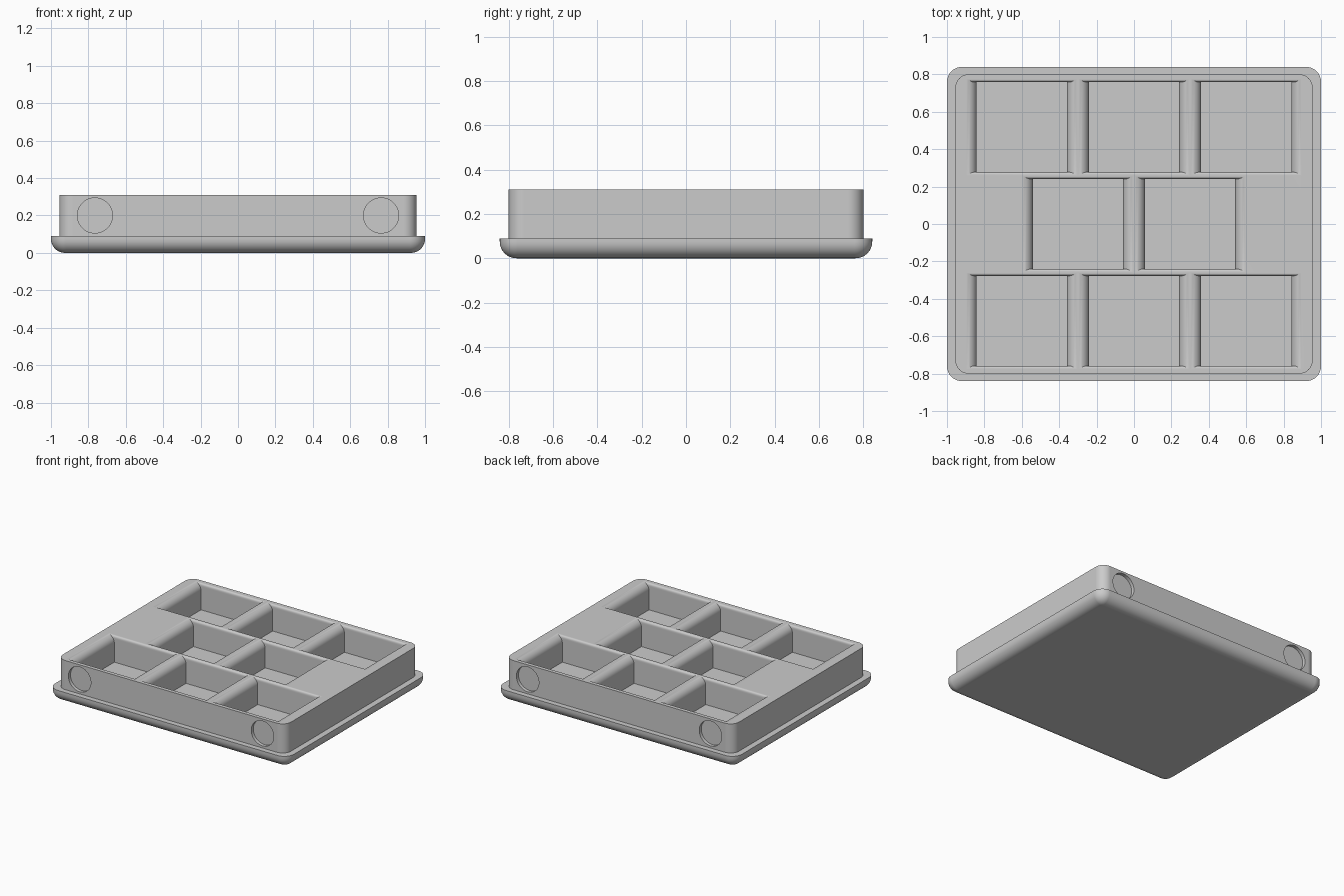
import bpy
import bmesh
from math import sin, cos, pi, sqrt
from mathutils import Matrix, Vector

cube = bpy.data.objects.get("Cube")
if cube:
    bpy.data.objects.remove(cube, do_unlink=True)

grey = bpy.data.materials.new("light grey")
grey.use_nodes = True
grey.diffuse_color = (0.6, 0.6, 0.6, 1)
grey.node_tree.nodes["Principled BSDF"].inputs["Base Color"].default_value = (0.6, 0.6, 0.6, 1)

TOP, FLOOR = 0.31, 0.11
STEPS = 8


def loft(bm, rings):
    """Skin a stack of closed rings, bottom to top, and cap both ends."""
    loops = [[bm.verts.new(p) for p in ring] for ring in rings]
    for low, high in zip(loops, loops[1:]):
        for i in range(len(low)):
            j = (i + 1) % len(low)
            bm.faces.new((low[i], low[j], high[j], high[i]))
    bm.faces.new(loops[0][::-1])
    bm.faces.new(loops[-1])


def rounded_ring(hx, hy, r, z):
    """Rounded rectangle, counter-clockwise."""
    points = []
    for corner, (sx, sy) in enumerate(((1, 1), (-1, 1), (-1, -1), (1, -1))):
        for i in range(STEPS + 1):
            a = (corner + i / STEPS) * pi / 2
            points.append((sx * (hx - r) + r * cos(a), sy * (hy - r) + r * sin(a), z))
    return points


def make_object(name, bm):
    bmesh.ops.recalc_face_normals(bm, faces=bm.faces)
    mesh = bpy.data.meshes.new(name)
    bm.to_mesh(mesh)
    bm.free()
    mesh.materials.append(grey)
    obj = bpy.data.objects.new(name, mesh)
    bpy.context.collection.objects.link(obj)
    return obj


def activate(obj):
    bpy.ops.object.select_all(action="DESELECT")
    obj.select_set(True)
    bpy.context.view_layer.objects.active = obj


def finish(obj):
    activate(obj)
    bpy.ops.object.shade_smooth_by_angle(angle=pi / 6)
    weighted = obj.modifiers.new("even shading", "WEIGHTED_NORMAL")
    weighted.keep_sharp = True


# Base plate with a rounded lower edge
bm = bmesh.new()
rings = []
for i in range(STEPS + 1):
    t = i / STEPS * pi / 2
    inset = 0.075 * (1 - sin(t))
    rings.append(rounded_ring(1 - inset, 0.84 - inset, 0.08 - inset, 0.075 * (1 - cos(t))))
rings.append(rounded_ring(1, 0.84, 0.08, 0.09))
loft(bm, rings)
finish(make_object("base_plate", bm))

# Tray block
bm = bmesh.new()
loft(bm, [rounded_ring(0.955, 0.8, 0.07, z) for z in (0.06, TOP)])
tray = make_object("tray", bm)


# Pocket cutters: square wells whose rims flare outward
def flare(r, depth):
    if depth >= r:
        return 0
    return r - sqrt(r * r - (r - depth) ** 2)


def pocket(bm, cx, cy):
    rx, ry, half = 0.055, 0.0165, 0.241
    levels = [(FLOOR, 0, 0)]
    for i in range(STEPS, -1, -1):
        depth = rx * (1 - cos(i / STEPS * pi / 2))
        levels.append((TOP - depth, flare(rx, depth), flare(ry, depth)))
    levels.append((TOP + 0.1, rx, ry))
    rings = []
    for z, ox, oy in levels:
        rings.append([(cx + sx * (half + ox), cy + sy * (half + oy), z)
                      for sx, sy in ((1, 1), (-1, 1), (-1, -1), (1, -1))])
    loft(bm, rings)


bm = bmesh.new()
for y, columns in ((0.518, (-0.6, 0, 0.6)), (0, (-0.3, 0.3)), (-0.518, (-0.6, 0, 0.6))):
    for x in columns:
        pocket(bm, x, y)

# Shallow round recesses in the front and back walls
for sx in (-1, 1):
    for sy in (-1, 1):
        place = Matrix.Translation(Vector((sx * 0.765, sy * 0.825, 0.2))) @ Matrix.Rotation(pi / 2, 4, "X")
        bmesh.ops.create_cone(bm, cap_ends=True, segments=48, radius1=0.094,
                              radius2=0.094, depth=0.1, matrix=place)
cutter = make_object("pocket_cutter", bm)
cutter.hide_render = True

cut = tray.modifiers.new("pockets", "BOOLEAN")
cut.operation = "DIFFERENCE"
cut.solver = "EXACT"
cut.object = cutter
activate(tray)
bpy.ops.object.modifier_apply(modifier=cut.name)
bpy.data.objects.remove(cutter, do_unlink=True)
finish(tray)
